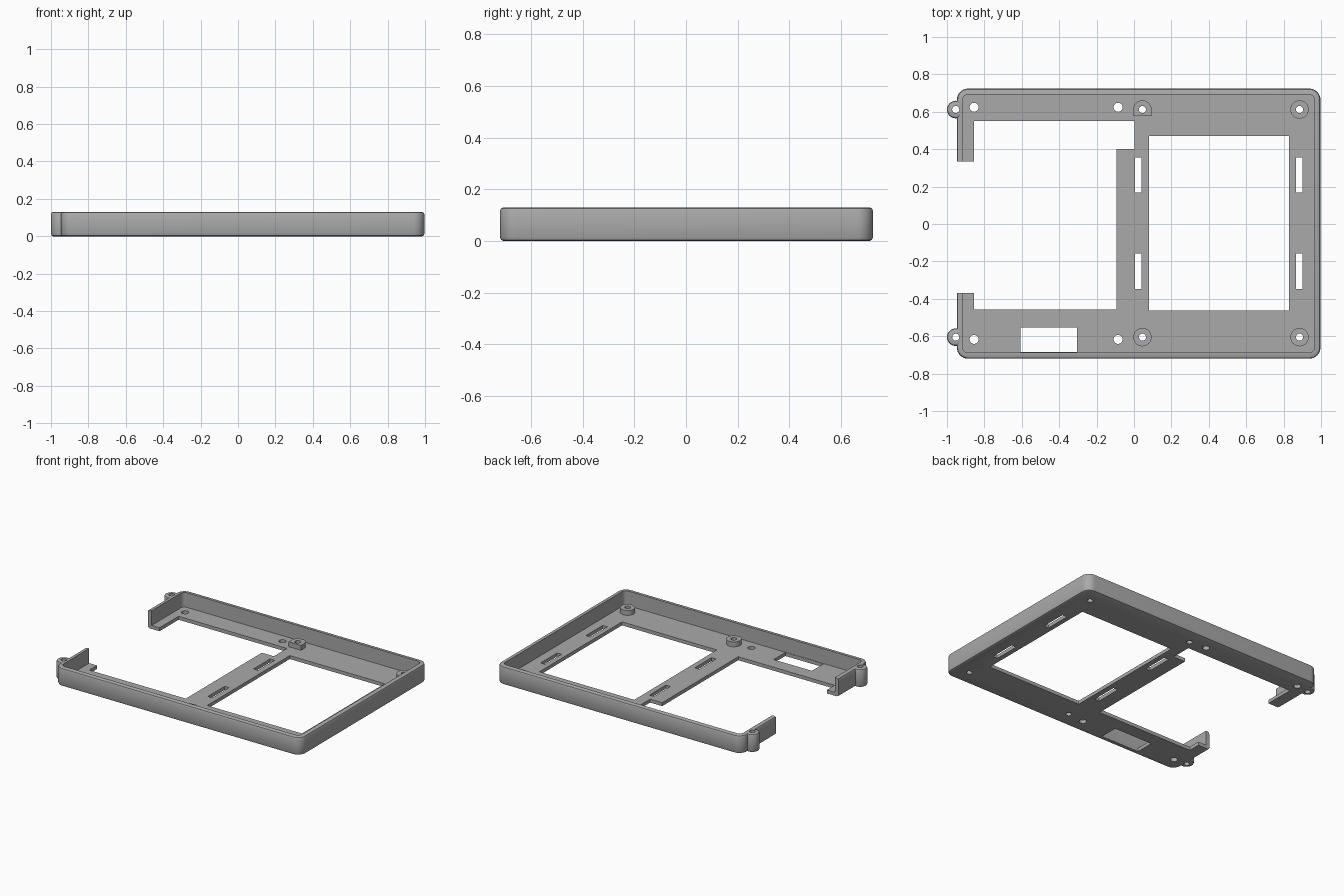
import bpy, bmesh, math

if "Cube" in bpy.data.objects:
    bpy.data.objects.remove(bpy.data.objects["Cube"])

grey = bpy.data.materials.new("plain grey")
grey.diffuse_color = (0.4, 0.4, 0.4, 1)
grey.use_nodes = True
grey.node_tree.nodes["Principled BSDF"].inputs["Base Color"].default_value = grey.diffuse_color
H, FLOOR, BOSS_TOP = 0.13, 0.025, 0.06


def make(name, bm):
    me = bpy.data.meshes.new(name)
    bm.to_mesh(me)
    bm.free()
    me.materials.append(grey)
    ob = bpy.data.objects.new(name, me)
    bpy.context.collection.objects.link(ob)
    return ob


def prism(name, pts, z0, z1, edge=0.0):
    """Extrude an outline, optionally rounding its top and bottom rims."""
    bm = bmesh.new()
    face = bm.faces.new([bm.verts.new((x, y, z0)) for x, y in pts])
    up = bmesh.ops.extrude_face_region(bm, geom=[face])
    top = [v for v in up["geom"] if isinstance(v, bmesh.types.BMVert)]
    bmesh.ops.translate(bm, verts=top, vec=(0, 0, z1 - z0))
    bmesh.ops.recalc_face_normals(bm, faces=bm.faces)
    if edge:
        rims = [e for e in bm.edges if abs(e.verts[0].co.z - e.verts[1].co.z) < 1e-6]
        bmesh.ops.bevel(bm, geom=rims, offset=edge, segments=2, profile=0.5, affect='EDGES')
    return make(name, bm)


def rounded(x0, x1, y0, y1, r, n=8):
    pts = []
    for k, (cx, cy) in enumerate([(x1 - r, y1 - r), (x0 + r, y1 - r),
                                  (x0 + r, y0 + r), (x1 - r, y0 + r)]):
        for i in range(n + 1):
            a = math.pi / 2 * (k + i / n)
            pts.append((cx + r * math.cos(a), cy + r * math.sin(a)))
    return pts


def circle(x, y, r, n=32):
    return [(x + r * math.cos(2 * math.pi * i / n), y + r * math.sin(2 * math.pi * i / n))
            for i in range(n)]


def box(x0, x1, y0, y1):
    return [(x0, y0), (x1, y0), (x1, y1), (x0, y1)]


def combine(target, tool, op):
    mod = target.modifiers.new("cut", 'BOOLEAN')
    mod.operation, mod.solver, mod.object = op, 'EXACT', tool
    bpy.context.view_layer.objects.active = target
    bpy.ops.object.modifier_apply(modifier=mod.name)
    bpy.data.objects.remove(tool)


# Outer shell with screw ears on the left
tray = prism("tray", rounded(-0.947, 0.997, -0.72, 0.724, 0.06), 0, H, 0.014)
for y in (0.612, -0.605):
    combine(tray, prism("ear", circle(-0.953, y, 0.047), 0, H, 0.012), 'UNION')

# Hollow interior
combine(tray, prism("cavity", rounded(-0.917, 0.965, -0.688, 0.692, 0.03), FLOOR, 0.3), 'DIFFERENCE')

# Raised screw bosses; the one at the back of the middle bar has a square front
for x, y in [(0.885, 0.612), (0.885, -0.605), (0.045, -0.605)]:
    combine(tray, prism("boss", circle(x, y, 0.049), FLOOR - 0.01, BOSS_TOP), 'UNION')
arc = [(0.045 + 0.049 * math.cos(math.pi * i / 16), 0.612 + 0.049 * math.sin(math.pi * i / 16))
       for i in range(17)]
combine(tray, prism("square_boss", arc + [(-0.004, 0.577), (0.094, 0.577)],
                    FLOOR - 0.01, BOSS_TOP), 'UNION')

# Floor openings, open left side, cable notch and strap slots
openings = [(0.08, 0.83, -0.463, 0.47), (-0.855, -0.093, -0.457, 0.55),
            (-0.12, 0.002, 0.402, 0.55), (-1.2, -0.8, -0.37, 0.335),
            (-0.608, -0.305, -0.685, -0.553)]
for x in (0.005, 0.865):
    openings += [(x, x + 0.036, 0.168, 0.355), (x, x + 0.036, -0.347, -0.157)]
for o in openings:
    combine(tray, prism("opening", box(*o), -0.1, 0.3), 'DIFFERENCE')

# Screw holes
holes = [(x, y, 0.024) for x in (-0.855, -0.085) for y in (0.624, -0.617)]
holes += [(x, y, 0.019) for x in (-0.953, 0.045, 0.885) for y in (0.612, -0.605)]
for x, y, r in holes:
    combine(tray, prism("hole", circle(x, y, r, 24), -0.1, 0.3), 'DIFFERENCE')

bpy.ops.object.select_all(action='DESELECT')
tray.select_set(True)
bpy.context.view_layer.objects.active = tray
bpy.ops.object.shade_smooth_by_angle(angle=math.radians(30))
